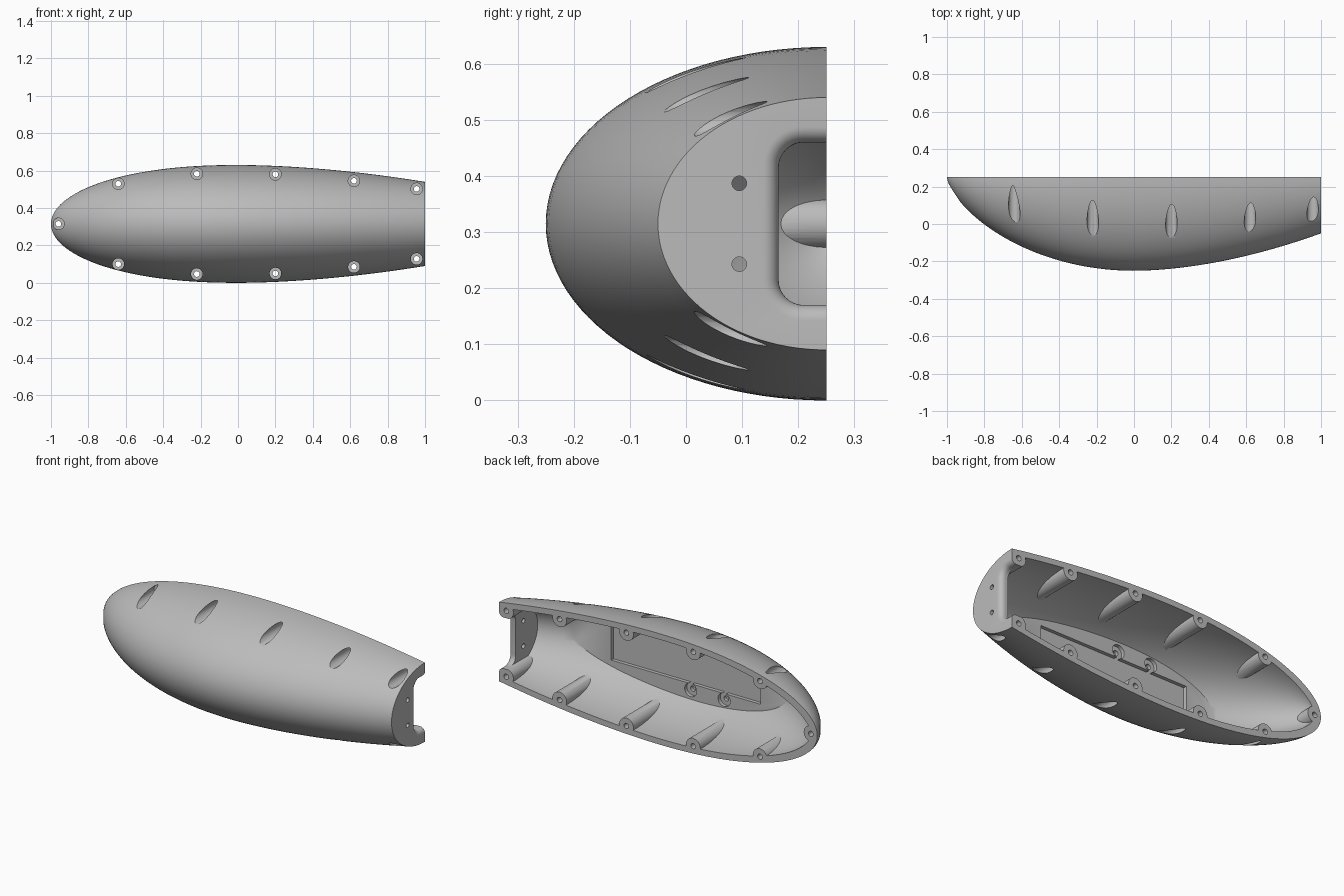
import bpy, bmesh, math
from mathutils import Matrix, Vector

cube = bpy.data.objects.get("Cube")
if cube:
    bpy.data.objects.remove(cube, do_unlink=True)

MID_Z, SPLIT_Y = 0.315, 0.25
WALL, END_X, FLOOR_Y = 0.033, 0.955, -0.085

grey = bpy.data.materials.new("plain grey")
grey.use_nodes = True
grey.diffuse_color = (0.5, 0.5, 0.5, 1)
grey.node_tree.nodes["Principled BSDF"].inputs["Base Color"].default_value = (0.5, 0.5, 0.5, 1)


def make_object(name, bm):
    bmesh.ops.recalc_face_normals(bm, faces=bm.faces)
    mesh = bpy.data.meshes.new(name)
    bm.to_mesh(mesh)
    bm.free()
    obj = bpy.data.objects.new(name, mesh)
    bpy.context.collection.objects.link(obj)
    mesh.materials.append(grey)
    return obj


def loft(name, rings):
    """Skin closed rings of equal length and cap both ends."""
    bm = bmesh.new()
    rows = [[bm.verts.new(p) for p in ring] for ring in rings]
    n = len(rows[0])
    for a, b in zip(rows, rows[1:]):
        for i in range(n):
            j = (i + 1) % n
            bm.faces.new((a[i], a[j], b[j], b[i]))
    bm.faces.new(rows[0])
    bm.faces.new(rows[-1])
    return make_object(name, bm)


def cylinders(name, centres, radius, start, end, axis="Y"):
    """Several parallel cylinders in one mesh; centres lie across the axis."""
    bm = bmesh.new()
    for u, v in centres:
        mid = (start + end) / 2
        if axis == "Y":
            place, turn = Vector((u, mid, v)), Matrix.Rotation(math.pi / 2, 4, "X")
        else:
            place, turn = Vector((mid, u, v)), Matrix.Rotation(math.pi / 2, 4, "Y")
        bmesh.ops.create_cone(bm, cap_ends=True, segments=32, radius1=radius,
                              radius2=radius, depth=end - start,
                              matrix=Matrix.Translation(place) @ turn)
    return make_object(name, bm)


def box(name, low, high):
    low, high = Vector(low), Vector(high)
    bm = bmesh.new()
    bmesh.ops.create_cube(bm, size=1, matrix=Matrix.Translation((low + high) / 2)
                          @ Matrix.Diagonal((*(high - low), 1)))
    return make_object(name, bm)


def cut(target, cutter):
    mod = target.modifiers.new("cut", "BOOLEAN")
    mod.operation, mod.solver, mod.object = "DIFFERENCE", "EXACT", cutter
    bpy.context.view_layer.objects.active = target
    bpy.ops.object.modifier_apply(modifier=mod.name)
    bpy.data.objects.remove(cutter, do_unlink=True)


def half_height(x):
    if x < 0:
        return 0.315 * math.sqrt(max(0, 1 - abs(x) ** 2.2))
    return 0.315 * (1 - 0.286 * x ** 1.8)


def depth(x):
    if x < 0:
        return 0.5 * max(0, 1 - x * x) ** 0.67
    return 0.5 * (1 - 0.4 * x ** 1.8)


def half_ellipse(x, height, deep, steps=56):
    angles = [math.pi * i / steps for i in range(steps + 1)]
    return [(x, SPLIT_Y - deep * math.sin(t), MID_Z + height * math.cos(t)) for t in angles]


# Outer body: half-elliptical sections from rounded nose to flat end
stations = [0.012 + 0.988 * i / 60 for i in range(61)]
shell = loft("half_shell", [half_ellipse(x, half_height(x), depth(x))
                            for x in (2 * t * t - 1 for t in stations)])

# Cavity: offset sections, left open past the split plane
rings = []
for t in [0.09 + 0.91 * i / 50 for i in range(51)]:
    x = -0.96 + (END_X + 0.96) * t * t
    source = x / 0.97 if x < 0 else x
    h, d = half_height(source) - WALL, depth(source) - WALL
    rings.append([(x, 0.3, MID_Z + h)] + half_ellipse(x, h, d) + [(x, 0.3, MID_Z - h)])
cavity = loft("cavity", rings)

# Flat floor and screw bosses remain standing inside the cavity
cut(cavity, box("floor_block", (-2, -1, -1), (2, FLOOR_Y, 1)))
screws = [(-0.96, MID_Z)]
for x, offset in ((-0.64, 0.215), (-0.22, 0.268), (0.2, 0.265), (0.62, 0.23), (0.955, 0.187)):
    screws += [(x, MID_Z + offset), (x, MID_Z - offset)]
cut(cavity, cylinders("bosses", screws, 0.045, -0.6, 0.4))
cut(shell, cavity)

# Screw holes with deep counterbores from outside
cut(shell, cylinders("counterbores", screws, 0.031, -0.6, 0.205))
cut(shell, cylinders("screw_holes", screws, 0.015, -0.6, 0.4))

# Shallow floor pocket with four round lobes and mounting holes
mounts = [(x, MID_Z + s * 0.143) for x in (0.03, -0.18) for s in (-1, 1)]
cut(shell, box("pocket", (-0.41, FLOOR_Y - 0.02, 0.208), (0.53, 0, 0.422)))
cut(shell, cylinders("pocket_lobes", mounts, 0.038, FLOOR_Y - 0.02, 0))
cut(shell, cylinders("mount_holes", mounts, 0.015, FLOOR_Y - 0.04, 0))


def window_ring(x, grow):
    """Slot section with two rounded corners, open towards the split plane."""
    radius, half, bottom = 0.045 + grow, 0.145 + grow, 0.165 - grow
    pts = [(x, 0.35, MID_Z + half)]
    for side in (1, -1):
        arc = []
        for i in range(9):
            t = math.pi / 2 * i / 8
            arc.append((x, bottom + radius - radius * math.sin(t),
                        MID_Z + side * (half - radius + radius * math.cos(t))))
        pts += arc if side == 1 else arc[::-1]
    return pts + [(x, 0.35, MID_Z - half)]


# End window with a flared outer edge
FLARE = 0.028
sections = [(0.9, 0)]
for i in range(9):
    t = math.pi / 2 * i / 8
    sections.append((1 - FLARE + FLARE * math.sin(t), FLARE * (1 - math.cos(t))))
sections.append((1.02, FLARE))
cut(shell, loft("end_window", [window_ring(x, g) for x, g in sections]))

# Two small holes through the end wall
cut(shell, cylinders("end_holes", [(0.095, MID_Z + s * 0.072) for s in (-1, 1)],
                     0.013, 0.9, 1.1, axis="X"))

# Smooth shading with crisp edges
bpy.ops.object.select_all(action="DESELECT")
shell.select_set(True)
bpy.context.view_layer.objects.active = shell
bpy.ops.object.shade_smooth_by_angle(angle=math.radians(30))
